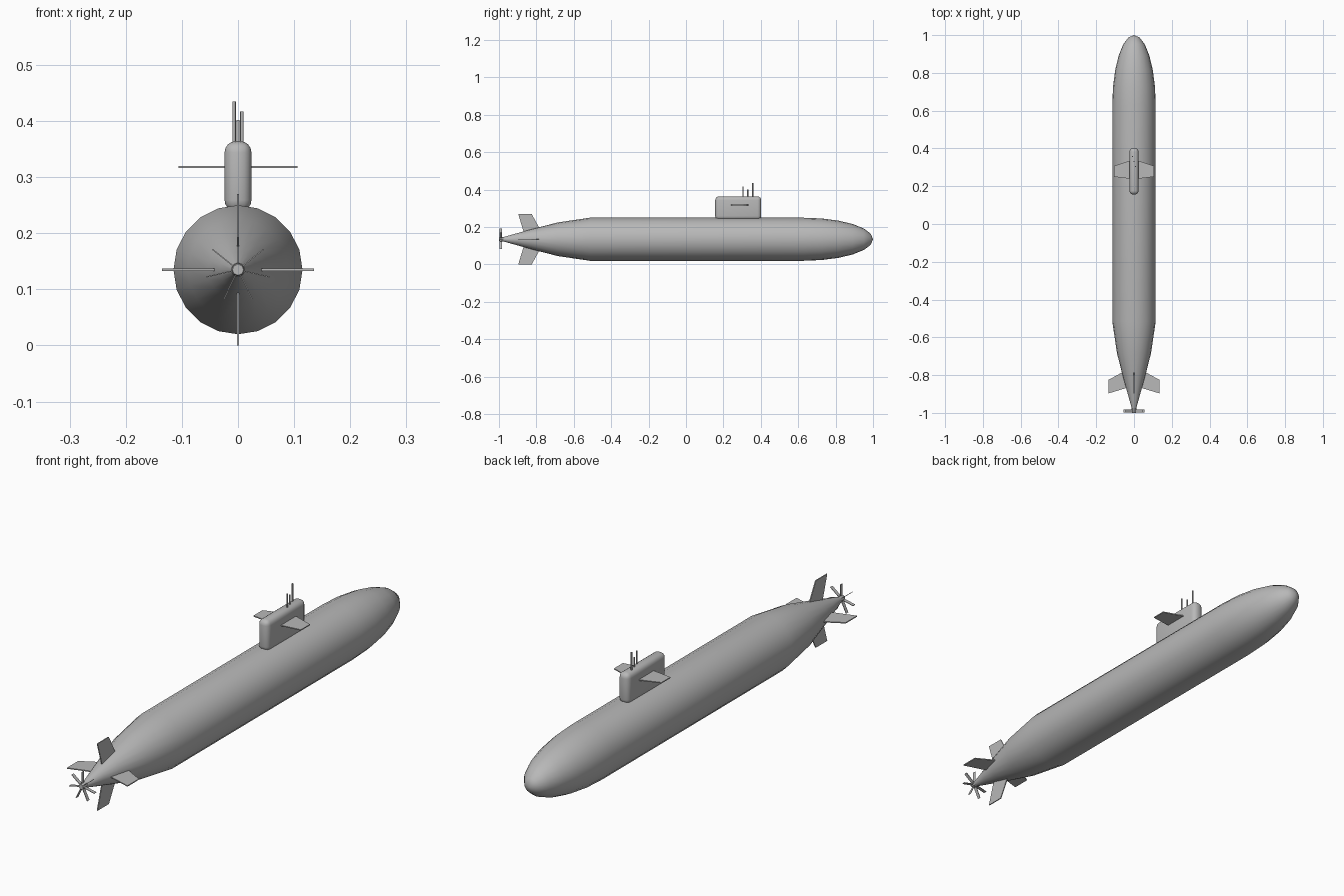
import bpy, bmesh, math
from mathutils import Matrix, Vector

if "Cube" in bpy.data.objects:
    bpy.data.objects.remove(bpy.data.objects["Cube"])

AXIS_Z = 0.135   # height of the hull centreline
R = 0.115        # hull radius

grey = bpy.data.materials.new("hull grey")
grey.diffuse_color = (0.48, 0.48, 0.48, 1)
grey.use_nodes = True
grey.node_tree.nodes["Principled BSDF"].inputs["Base Color"].default_value = grey.diffuse_color


def finish(bm, name, smooth=None):
    bmesh.ops.recalc_face_normals(bm, faces=bm.faces[:])
    mesh = bpy.data.meshes.new(name)
    bm.to_mesh(mesh)
    bm.free()
    mesh.materials.append(grey)
    ob = bpy.data.objects.new(name, mesh)
    bpy.context.collection.objects.link(ob)
    if smooth:
        bpy.ops.object.select_all(action='DESELECT')
        ob.select_set(True)
        bpy.context.view_layer.objects.active = ob
        bpy.ops.object.shade_smooth_by_angle(angle=math.radians(smooth))
    return ob


def lathe(name, profile, sides, smooth):
    """Revolve (y, radius) points about the hull centreline."""
    bm = bmesh.new()
    rings = []
    for y, r in profile:
        if r == 0:
            rings.append([bm.verts.new((0, y, AXIS_Z))] * sides)
        else:
            rings.append([bm.verts.new((r * math.sin(a), y, AXIS_Z + r * math.cos(a)))
                          for a in (2 * math.pi * i / sides for i in range(sides))])
    for a, b in zip(rings, rings[1:]):
        for i in range(sides):
            j = (i + 1) % sides
            quad = list(dict.fromkeys((a[i], a[j], b[j], b[i])))
            bm.faces.new(quad)
    for ring in (rings[0], rings[-1]):
        if len(set(ring)) > 2:
            bm.faces.new(ring)
    return finish(bm, name, smooth)


def fin(name, outline, z, angle, thick=0.004):
    """Flat plate from (distance outward, y) points, turned about the y axis at height z."""
    bm = bmesh.new()
    face = bm.faces.new([bm.verts.new((x, y, -thick / 2)) for x, y in outline])
    ext = bmesh.ops.extrude_face_region(bm, geom=[face])
    verts = [v for v in ext["geom"] if isinstance(v, bmesh.types.BMVert)]
    bmesh.ops.translate(bm, verts=verts, vec=(0, 0, thick))
    bm.transform(Matrix.Translation((0, 0, z)) @ Matrix.Rotation(angle, 4, 'Y'))
    return finish(bm, name)


# Hull: tapered stern, straight middle, elliptical bow
stern = [(-0.975, 0.012), (-0.90, 0.033), (-0.825, 0.054), (-0.685, 0.09), (-0.515, R)]
bow = [(0.63 + 0.37 * math.sin(t), R * math.cos(t) if k < 6 else 0)
       for k, t in ((k, math.pi / 2 * k / 6) for k in range(7))]
lathe("hull", stern + bow, 20, 40)

# Sail: box with rounded edges
bm = bmesh.new()
bmesh.ops.create_cube(bm, size=1)
bmesh.ops.scale(bm, vec=(0.048, 0.246, 0.125), verts=bm.verts[:])
bmesh.ops.translate(bm, vec=(0, 0.279, 0.3015), verts=bm.verts[:])
bmesh.ops.bevel(bm, geom=bm.edges[:], offset=0.02, segments=4, profile=0.5, affect='EDGES')
finish(bm, "sail", 40)

# Sail planes
sail_plane = [(0.01, 0.34), (0.106, 0.307), (0.106, 0.25), (0.01, 0.238)]
for side, angle in (("right", 0), ("left", math.pi)):
    fin("sail_plane_" + side, sail_plane, 0.318, angle)

# Stern planes and rudders
tail_fin = [(0.03, -0.77), (0.065, -0.787), (0.135, -0.825), (0.135, -0.897), (0.03, -0.865)]
for i, name in enumerate(("stern_plane_right", "rudder_lower", "stern_plane_left", "rudder_upper")):
    fin(name, tail_fin, AXIS_Z, i * math.pi / 2)

# Masts on the sail
for name, x, y, top in (("periscope", -0.007, 0.357, 0.435),
                        ("radar_mast", 0.0, 0.33, 0.402),
                        ("radio_mast", 0.007, 0.304, 0.417)):
    bm = bmesh.new()
    bmesh.ops.create_cone(bm, cap_ends=True, segments=8, radius1=0.003, radius2=0.003,
                          depth=top - 0.34,
                          matrix=Matrix.Translation((x, y, (top + 0.34) / 2)))
    finish(bm, name, 50)

# Propeller: hub and seven blades
lathe("propeller_hub", [(-1.0, 0.010), (-0.995, 0.012), (-0.97, 0.012)], 8, 30)
bm = bmesh.new()
for i in range(7):
    turn = Matrix.Rotation(2 * math.pi * i / 7, 4, 'Y')
    place = (Matrix.Translation((0, -0.99, AXIS_Z)) @ turn
             @ Matrix.Translation((0, 0, 0.032)) @ Matrix.Diagonal((0.002, 0.014, 0.052, 1)))
    bmesh.ops.create_cube(bm, size=1, matrix=place)
finish(bm, "propeller_blades")
